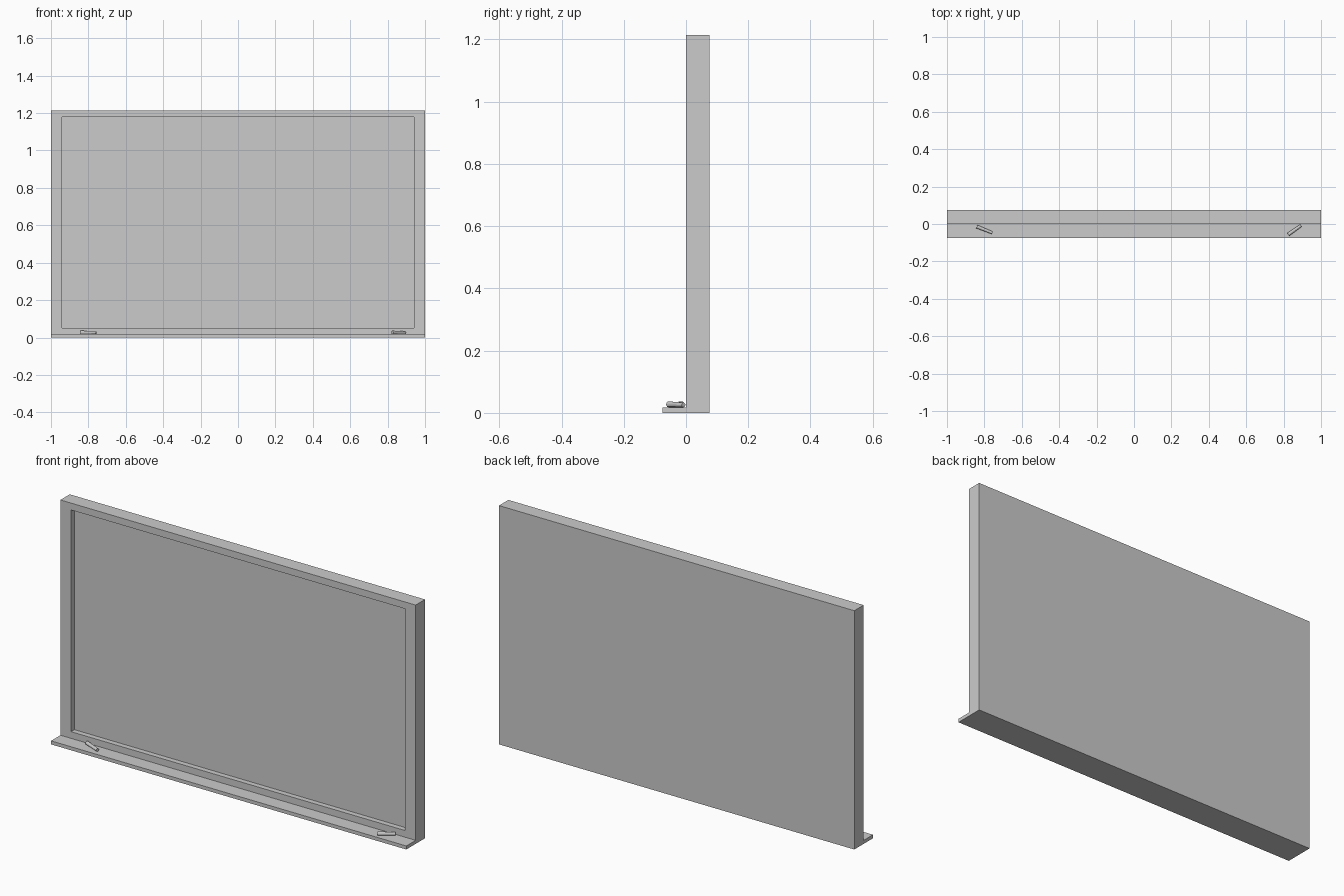
import bpy, bmesh
from mathutils import Vector

if "Cube" in bpy.data.objects:
    bpy.data.objects.remove(bpy.data.objects["Cube"])

W, H, D = 1.0, 1.215, 0.075   # half width, height, frame depth
TRAY = 0.018                  # tray thickness


def finish(bm, name):
    bmesh.ops.recalc_face_normals(bm, faces=bm.faces)
    me = bpy.data.meshes.new(name)
    bm.to_mesh(me)
    bm.free()
    ob = bpy.data.objects.new(name, me)
    bpy.context.collection.objects.link(ob)
    return ob


# Frame and tray: L profile extruded along x
bm = bmesh.new()
profile = [(-D, 0), (D, 0), (D, H), (0, H), (0, TRAY), (-D, TRAY)]
face = bm.faces.new([bm.verts.new((-W, y, z)) for y, z in profile])
ext = bmesh.ops.extrude_face_region(bm, geom=[face])
bmesh.ops.translate(bm, vec=(2 * W, 0, 0),
                    verts=[v for v in ext["geom"] if isinstance(v, bmesh.types.BMVert)])
bmesh.ops.recalc_face_normals(bm, faces=bm.faces)

# Recessed writing surface: inset the front face, then push it in
front = max((f for f in bm.faces if f.normal.y < -0.9), key=lambda f: f.calc_area())
bmesh.ops.inset_region(bm, faces=[front], thickness=0.035)
x0, z0, z1 = 0.94, 0.052, 1.18
for v in front.verts:
    v.co.x = x0 if v.co.x > 0 else -x0
    v.co.z = z1 if v.co.z > H / 2 else z0
bmesh.ops.inset_region(bm, faces=[front], thickness=0.0)
for v in front.verts:
    v.co.y = 0.027
finish(bm, "board_frame_with_tray")


# Chalk sticks: slightly tapered cylinders lying on the tray
def chalk(name, a, b, r1=0.0095, r2=0.0075):
    p, q = Vector((*a, TRAY + r1)), Vector((*b, TRAY + r2))
    bm = bmesh.new()
    bmesh.ops.create_cone(bm, cap_ends=True, segments=12,
                          radius1=r1, radius2=r2, depth=(q - p).length)
    ob = finish(bm, name)
    ob.rotation_euler = (q - p).to_track_quat('Z', 'Y').to_euler()
    ob.location = (p + q) / 2


chalk("chalk_left", (-0.84, -0.014), (-0.758, -0.047))
chalk("chalk_right", (0.825, -0.056), (0.893, -0.008))
